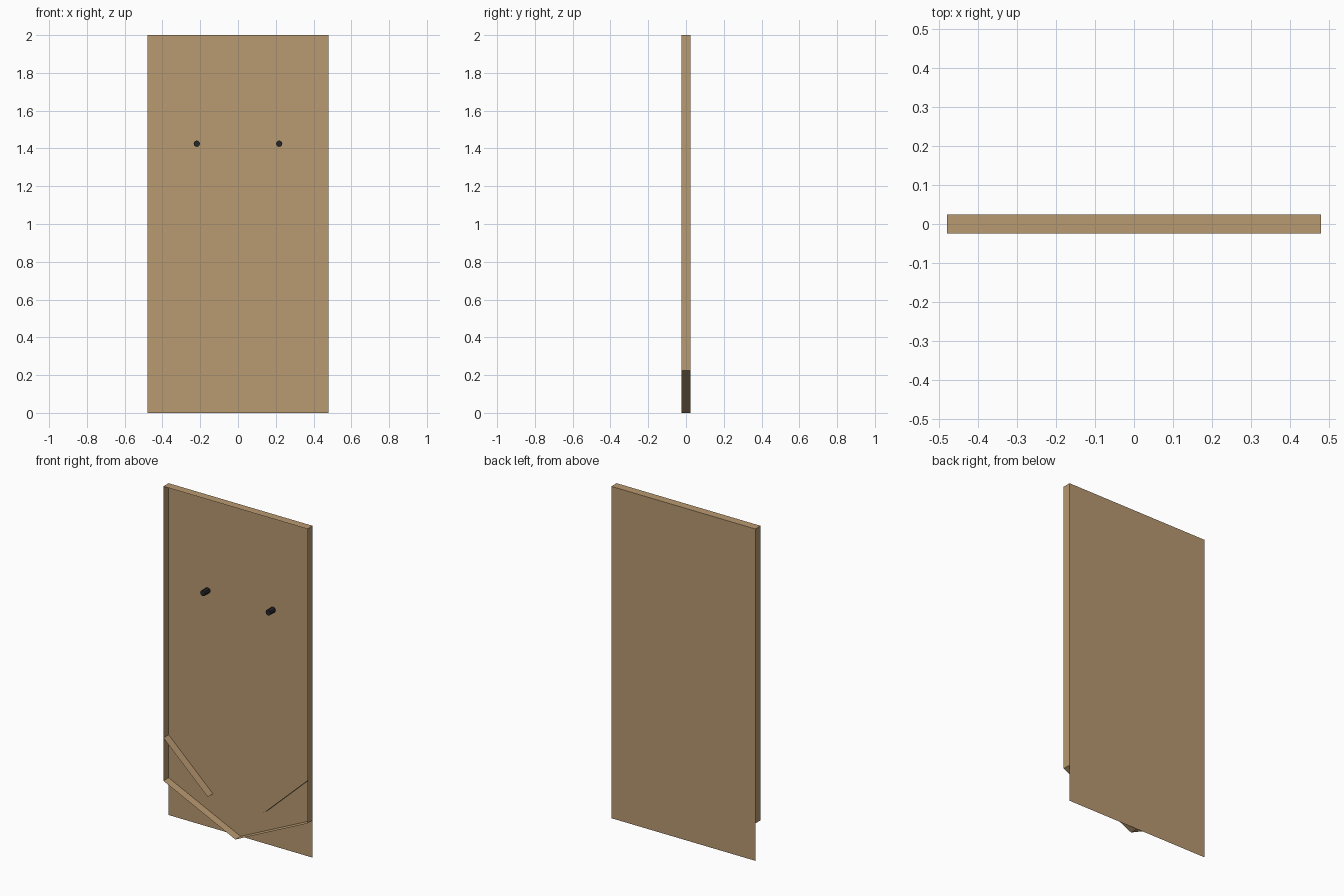
import bpy
import math

cube = bpy.data.objects.get("Cube")
if cube:
    bpy.data.objects.remove(cube, do_unlink=True)

HALF_W, HALF_D, HEIGHT = 0.48, 0.025, 2.0
WALL_FOOT = 0.225      # height where the side walls meet the funnel floor


def material(name, rgb):
    mat = bpy.data.materials.new(name)
    mat.use_nodes = True
    mat.diffuse_color = (*rgb, 1)
    mat.node_tree.nodes["Principled BSDF"].inputs["Base Color"].default_value = (*rgb, 1)
    return mat


wood = material("tan wood", (0.48, 0.32, 0.165))
dark = material("dark peg", (0.02, 0.02, 0.023))


def add_mesh(name, verts, faces, mat):
    mesh = bpy.data.meshes.new(name)
    mesh.from_pydata(verts, [], faces)
    mesh.materials.append(mat)
    obj = bpy.data.objects.new(name, mesh)
    bpy.context.collection.objects.link(obj)
    return obj


def sheet(name, path, closed=False):
    """Thin sheet following an x-z path, running the full depth of the tray."""
    n = len(path)
    verts = [(x, y, z) for x, z in path for y in (-HALF_D, HALF_D)]
    faces = []
    for i in range(n if closed else n - 1):
        j = (i + 1) % n
        faces.append((2 * i, 2 * j, 2 * j + 1, 2 * i + 1))
    return add_mesh(name, verts, faces, wood)


# Full rectangular back panel
add_mesh("back_panel",
         [(-HALF_W, HALF_D, 0), (HALF_W, HALF_D, 0),
          (HALF_W, HALF_D, HEIGHT), (-HALF_W, HALF_D, HEIGHT)],
         [(3, 2, 1, 0)], wood)

# Rim: top, side walls and V-shaped floor
sheet("tray_rim", [(0, 0), (HALF_W, WALL_FOOT), (HALF_W, HEIGHT),
                   (-HALF_W, HEIGHT), (-HALF_W, WALL_FOOT)], closed=True)

for side, s in (("left", 1), ("right", -1)):
    # Sloping deflector inside the tray
    sheet(side + "_deflector", [(s * HALF_W, 0.484), (s * 0.184, 0.207)])

    # Round peg standing out from the back panel
    bpy.ops.mesh.primitive_cylinder_add(
        vertices=8, radius=0.017, depth=2 * HALF_D - 0.001,
        location=(s * 0.218, -0.0005, 1.425), rotation=(math.pi / 2, 0, 0))
    peg = bpy.context.object
    peg.name = side + "_peg"
    peg.data.materials.append(dark)
